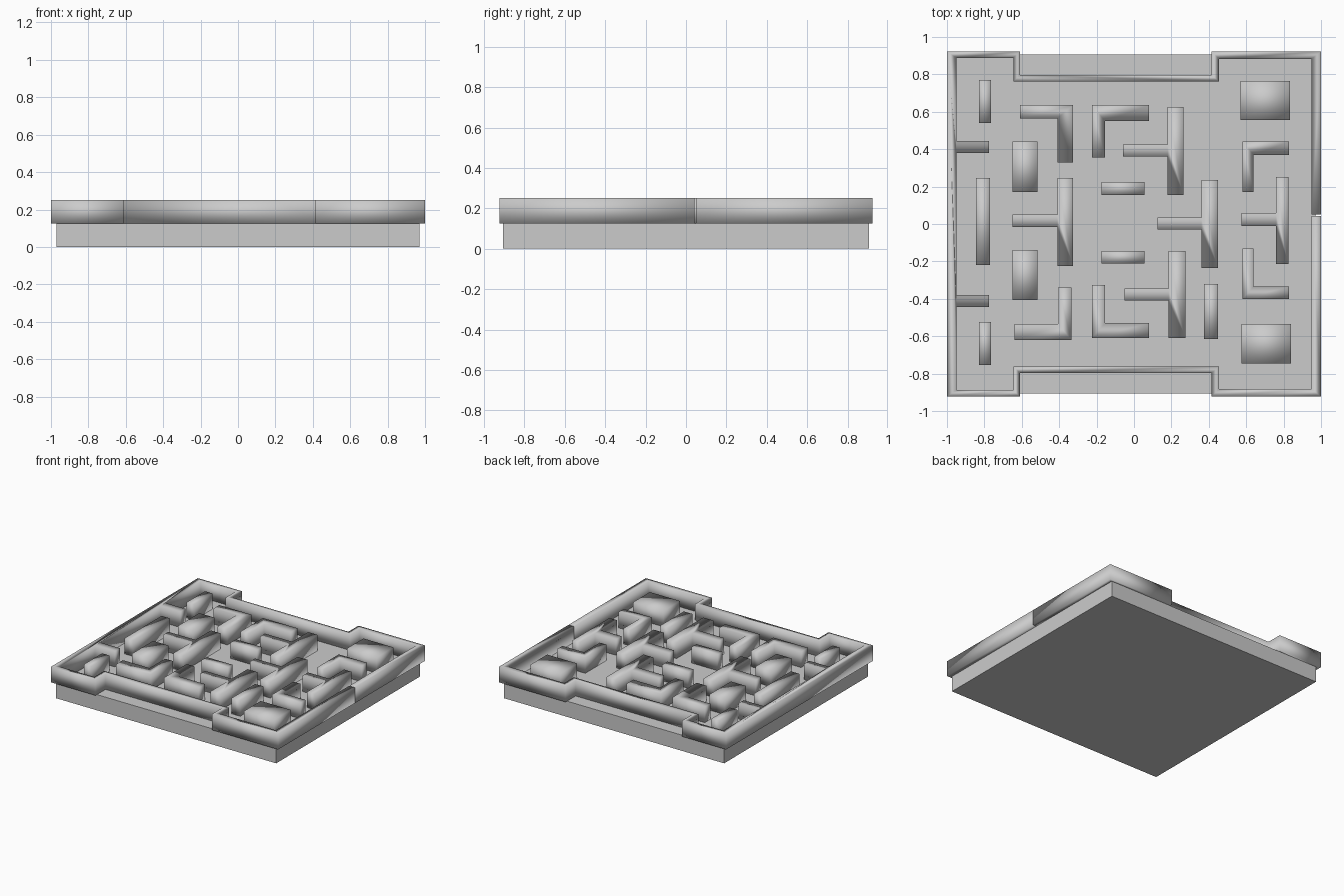
import bpy, bmesh

if "Cube" in bpy.data.objects:
    bpy.data.objects.remove(bpy.data.objects["Cube"])

BASE_TOP, WALL_TOP = 0.125, 0.25


def prism(name, points, z0=BASE_TOP, z1=WALL_TOP, smooth=True):
    """Extrude a flat outline straight up."""
    bm = bmesh.new()
    face = bm.faces.new([bm.verts.new((x, y, z0)) for x, y in points])
    ext = bmesh.ops.extrude_face_region(bm, geom=[face], use_keep_orig=True)
    for v in ext["geom"]:
        if isinstance(v, bmesh.types.BMVert):
            v.co.z = z1
    bmesh.ops.recalc_face_normals(bm, faces=bm.faces[:])
    for f in bm.faces:
        f.smooth = smooth
    me = bpy.data.meshes.new(name)
    bm.to_mesh(me)
    bm.free()
    ob = bpy.data.objects.new(name, me)
    bpy.context.collection.objects.link(ob)
    return ob


def rect(x0, x1, y0, y1):
    return [(x0, y0), (x1, y0), (x1, y1), (x0, y1)]


def ell(cx, cy, fx, fy, ix, iy):
    # outer corner, far ends of both arms, inner corner
    return [(cx, cy), (fx, cy), (fx, iy), (ix, iy), (ix, fy), (cx, fy)]


def tee(x0, x1, y0, y1, ax, a0, a1):
    # upright bar with an arm reaching left to ax
    return [(x0, y0), (x1, y0), (x1, y1), (x0, y1),
            (x0, a1), (ax, a1), (ax, a0), (x0, a0)]


# floor slab
prism("base", rect(-0.97, 0.97, -0.905, 0.905), 0, BASE_TOP, smooth=False)

# border wall: upper half outline, mirrored to the lower half, split on the right side
outer = [(1, .923), (.415, .923), (.415, .797), (-.61, .797), (-.61, .923), (-1, .923)]
inner = [(.95, .882), (.455, .882), (.455, .762), (-.645, .762), (-.645, .888),
         (-.95, .888), (-.95, .443), (-.775, .443), (-.775, .38), (-.95, .38)]


def loop(half):
    return half + [(x, -y) for x, y in reversed(half)]


outline = ([(1, .05)] + loop(outer) + [(1, .042), (.95, .042)]
           + loop(inner)[::-1] + [(.95, .05)])
prism("border_wall", outline)

# straight blocks
for i, r in enumerate([
        (-.83, -.765, .54, .77), (-.845, -.77, -.22, .245), (-.83, -.765, -.755, -.525),
        (-.65, -.515, .17, .44), (-.65, -.515, -.405, -.14),
        (-.175, .055, .155, .225), (-.175, .055, -.21, -.145),
        (.57, .835, .555, .765), (.575, .84, -.745, -.535), (.375, .45, -.615, -.32)]):
    prism(f"straight_block_{i}", rect(*r))

# corner blocks
for i, c in enumerate([
        (-.325, .635, -.61, .33, -.41, .565), (-.225, .635, .08, .355, -.155, .55),
        (.58, .44, .83, .17, .64, .37), (.58, -.40, .83, -.13, .64, -.335),
        (-.335, -.62, -.64, -.34, -.405, -.535), (-.225, -.61, .08, -.325, -.155, -.53)]):
    prism(f"corner_block_{i}", ell(*c))

# tee blocks
for i, t in enumerate([
        (.18, .265, .155, .625, -.06, .36, .425), (-.41, -.325, -.225, .245, -.65, -.015, .05),
        (.36, .45, -.235, .235, .125, -.03, .035), (.76, .825, -.215, .25, .575, -.01, .06),
        (.185, .275, -.61, -.145, -.05, -.41, -.345)]):
    prism(f"tee_block_{i}", tee(*t))
